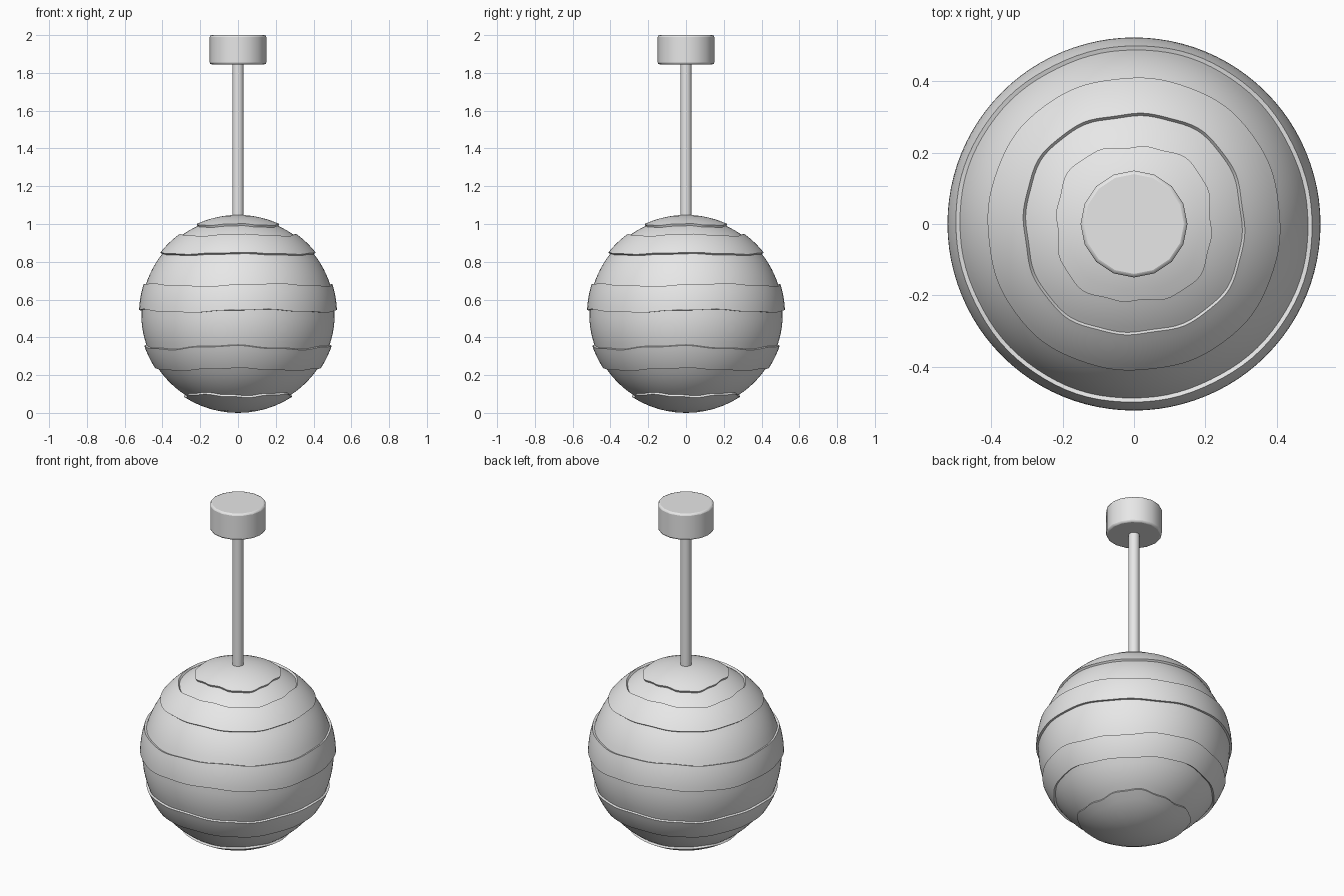
import bpy
import bmesh
from math import acos, cos, sin, pi, radians

old = bpy.data.objects.get("Cube")
if old:
    bpy.data.objects.remove(old, do_unlink=True)

grey = bpy.data.materials.new("plain_grey")
grey.use_nodes = True
GREY = (0.8, 0.8, 0.8, 1)
grey.diffuse_color = GREY
grey.node_tree.nodes["Principled BSDF"].inputs["Base Color"].default_value = GREY


def finish(obj):
    """Give the part its colour and smooth shading with crisp edges."""
    obj.data.materials.append(grey)
    bpy.ops.object.select_all(action='DESELECT')
    obj.select_set(True)
    bpy.context.view_layer.objects.active = obj
    bpy.ops.object.shade_smooth_by_angle(angle=radians(35))


def cylinder(name, radius, bottom, top, sides):
    bpy.ops.mesh.primitive_cylinder_add(
        vertices=sides, radius=radius, depth=top - bottom,
        location=(0, 0, (bottom + top) / 2))
    obj = bpy.context.object
    obj.name = name
    return obj


# Globe: wavy bands that alternate between a raised and a recessed shell
RAISED, RECESSED = 0.524, 0.512
COLUMNS, STEPS = 96, 6
# height, wave size and wave peak in degrees for each ledge
LEDGES = [(0.09, 0.010, 50), (0.23, 0.009, -4), (0.345, 0.013, -6),
          (0.54, 0.010, 12), (0.678, 0.009, 20), (0.845, 0.006, 0),
          (0.942, 0.007, 3), (0.997, 0.006, 0)]


def ledge_angle(ledge, turn):
    """Polar angle of a ledge, measured up from the bottom pole."""
    height, wave, peak = ledge
    t = turn - radians(peak)
    z = height + wave * (0.75 * cos(4 * t) + 0.25 * sin(12 * t))
    return acos(1 - z / RAISED)


def column_points(turn):
    limits = [0] + [ledge_angle(l, turn) for l in LEDGES] + [pi]
    for band, (low, high) in enumerate(zip(limits, limits[1:])):
        shell = RECESSED if band % 2 else RAISED
        for step in range(STEPS + 1):
            a = low + (high - low) * step / STEPS
            yield (shell * sin(a) * cos(turn), shell * sin(a) * sin(turn),
                   RAISED - shell * cos(a))


bm = bmesh.new()
bottom = bm.verts.new((0, 0, 0))
top = bm.verts.new((0, 0, 2 * RAISED))
columns = []
for i in range(COLUMNS):
    points = list(column_points(2 * pi * i / COLUMNS))[1:-1]
    columns.append([bm.verts.new(p) for p in points])
for i, here in enumerate(columns):
    after = columns[(i + 1) % COLUMNS]
    bm.faces.new((bottom, after[0], here[0]))
    bm.faces.new((top, here[-1], after[-1]))
    for j in range(len(here) - 1):
        bm.faces.new((here[j], after[j], after[j + 1], here[j + 1]))
bmesh.ops.recalc_face_normals(bm, faces=bm.faces)
mesh = bpy.data.meshes.new("globe_shade")
bm.to_mesh(mesh)
bm.free()
globe = bpy.data.objects.new("globe_shade", mesh)
bpy.context.collection.objects.link(globe)
finish(globe)

# Hanging rod
finish(cylinder("hanging_rod", 0.03, 1.03, 1.86, 16))

# Ceiling canopy with softened rims
canopy = cylinder("ceiling_canopy", 0.15, 1.845, 2.0, 16)
rim = canopy.modifiers.new("rim", 'BEVEL')
rim.width = 0.01
rim.segments = 2
rim.limit_method = 'ANGLE'
rim.angle_limit = radians(40)
finish(canopy)
